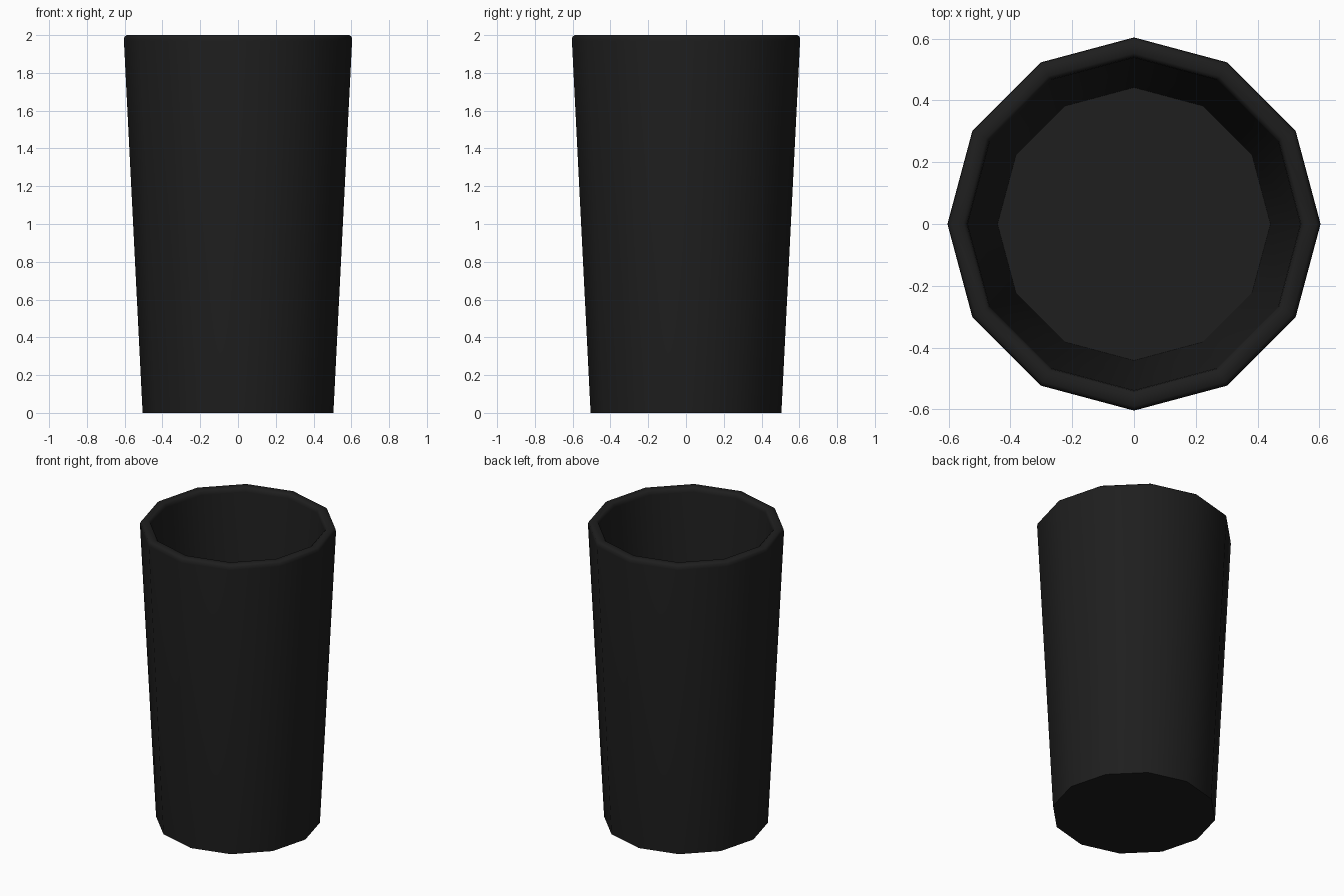
import bpy, bmesh, math

if "Cube" in bpy.data.objects:
    bpy.data.objects.remove(bpy.data.objects["Cube"])

SIDES = 12
# (radius, height) from outer base, over the rim, down to the inner floor
PROFILE = [(0.505, 0.0), (0.604, 1.97), (0.602, 1.99), (0.590, 2.0),
           (0.553, 2.0), (0.541, 1.99), (0.538, 1.97), (0.442, 0.06)]

# Cup shell: stacked rings joined by quads, capped at base and inner floor
bm = bmesh.new()
rings = []
for r, z in PROFILE:
    rings.append([bm.verts.new((r * math.cos(2 * math.pi * i / SIDES),
                                r * math.sin(2 * math.pi * i / SIDES), z))
                  for i in range(SIDES)])
for a, b in zip(rings, rings[1:]):
    for i in range(SIDES):
        j = (i + 1) % SIDES
        bm.faces.new((a[i], a[j], b[j], b[i]))
bm.faces.new(rings[0][::-1])
bm.faces.new(rings[-1])
bmesh.ops.recalc_face_normals(bm, faces=bm.faces)

mesh = bpy.data.meshes.new("cup")
bm.to_mesh(mesh)
bm.free()
cup = bpy.data.objects.new("cup", mesh)
bpy.context.collection.objects.link(cup)

# Dark finish
mat = bpy.data.materials.new("dark_finish")
mat.diffuse_color = (0.013, 0.013, 0.013, 1)
mat.use_nodes = True
mat.node_tree.nodes["Principled BSDF"].inputs["Base Color"].default_value = mat.diffuse_color
mesh.materials.append(mat)

# Smooth walls, crisp base and floor edges
bpy.context.view_layer.objects.active = cup
cup.select_set(True)
bpy.ops.object.shade_smooth_by_angle(angle=math.radians(50))
